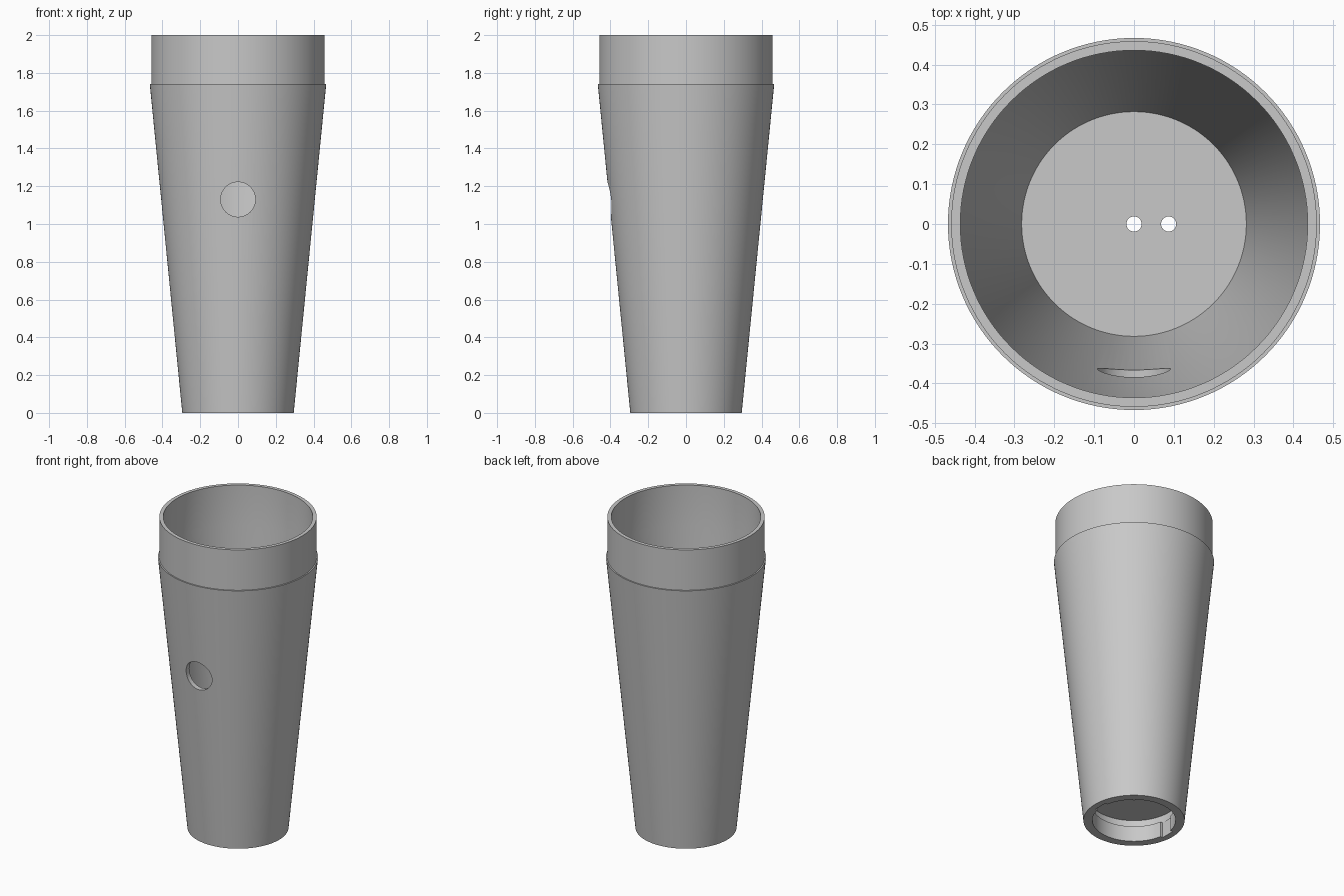
import bpy, bmesh, math
from mathutils import Matrix, Vector

cube = bpy.data.objects.get("Cube")
if cube:
    bpy.data.objects.remove(cube, do_unlink=True)

grey = bpy.data.materials.new("light grey")
grey.use_nodes = True
COLOUR = (0.58, 0.58, 0.58, 1)
grey.diffuse_color = COLOUR
grey.node_tree.nodes["Principled BSDF"].inputs["Base Color"].default_value = COLOUR


def make_object(name, bm):
    bmesh.ops.recalc_face_normals(bm, faces=bm.faces)
    mesh = bpy.data.meshes.new(name)
    bm.to_mesh(mesh)
    bm.free()
    mesh.materials.append(grey)
    obj = bpy.data.objects.new(name, mesh)
    bpy.context.collection.objects.link(obj)
    return obj


def lathe(name, profile, steps=128):
    bm = bmesh.new()
    verts = [bm.verts.new((r, 0, z)) for r, z in profile]
    edges = [bm.edges.new(pair) for pair in zip(verts, verts[1:])]
    bmesh.ops.spin(bm, geom=verts + edges, cent=(0, 0, 0), axis=(0, 0, 1),
                   angle=math.tau, steps=steps, use_duplicate=False)
    bmesh.ops.remove_doubles(bm, verts=bm.verts, dist=0.0001)
    return make_object(name, bm)


def cylinder_cutter(name, radius, depth, centre, tilt=0, segments=32):
    bm = bmesh.new()
    bmesh.ops.create_cone(bm, cap_ends=True, segments=segments, radius1=radius,
                          radius2=radius, depth=depth,
                          matrix=Matrix.Translation(centre) @ Matrix.Rotation(tilt, 4, "X"))
    return make_object(name, bm)


def box_cutter(name, size, centre):
    bm = bmesh.new()
    bmesh.ops.create_cube(bm, size=1, matrix=Matrix.Translation(centre)
                          @ Matrix.Diagonal(Vector(size).to_4d()))
    return make_object(name, bm)


# Tapered tube with a straight collar, a raised floor and a socket underneath
body = lathe("tapered_body", [
    (0, 0.15), (0.262, 0.15), (0.262, 0.10), (0.243, 0.10), (0.243, 0),
    (0.295, 0), (0.467, 1.74), (0.459, 1.74), (0.459, 2),
    (0.436, 2), (0.436, 1.74), (0.282, 0.185), (0, 0.185)])

# Side hole, two floor holes and a pair of entry notches in the socket lip
cutters = [cylinder_cutter("side_hole_cutter", 0.092, 0.4, (0, -0.4, 1.13),
                           math.pi / 2, 64)]
for x in (0, 0.087):
    cutters.append(cylinder_cutter("floor_hole_cutter", 0.019, 0.2, (x, 0, 0.17)))
for side in (-1, 1):
    cutters.append(box_cutter("notch_cutter", (0.056, 0.09, 0.17), (side * 0.228, 0, 0.04)))

for cutter in cutters:
    cutter.hide_render = True
    cut = body.modifiers.new(cutter.name, "BOOLEAN")
    cut.operation = "DIFFERENCE"
    cut.solver = "EXACT"
    cut.object = cutter

# Bake the cuts and drop the cutters
graph = bpy.context.evaluated_depsgraph_get()
mesh = bpy.data.meshes.new_from_object(body.evaluated_get(graph))
body.modifiers.clear()
body.data = mesh
for cutter in cutters:
    bpy.data.objects.remove(cutter, do_unlink=True)

# Smooth walls with sharp rims
bpy.ops.object.select_all(action="DESELECT")
body.select_set(True)
bpy.context.view_layer.objects.active = body
bpy.ops.object.shade_smooth_by_angle(angle=math.radians(30))
